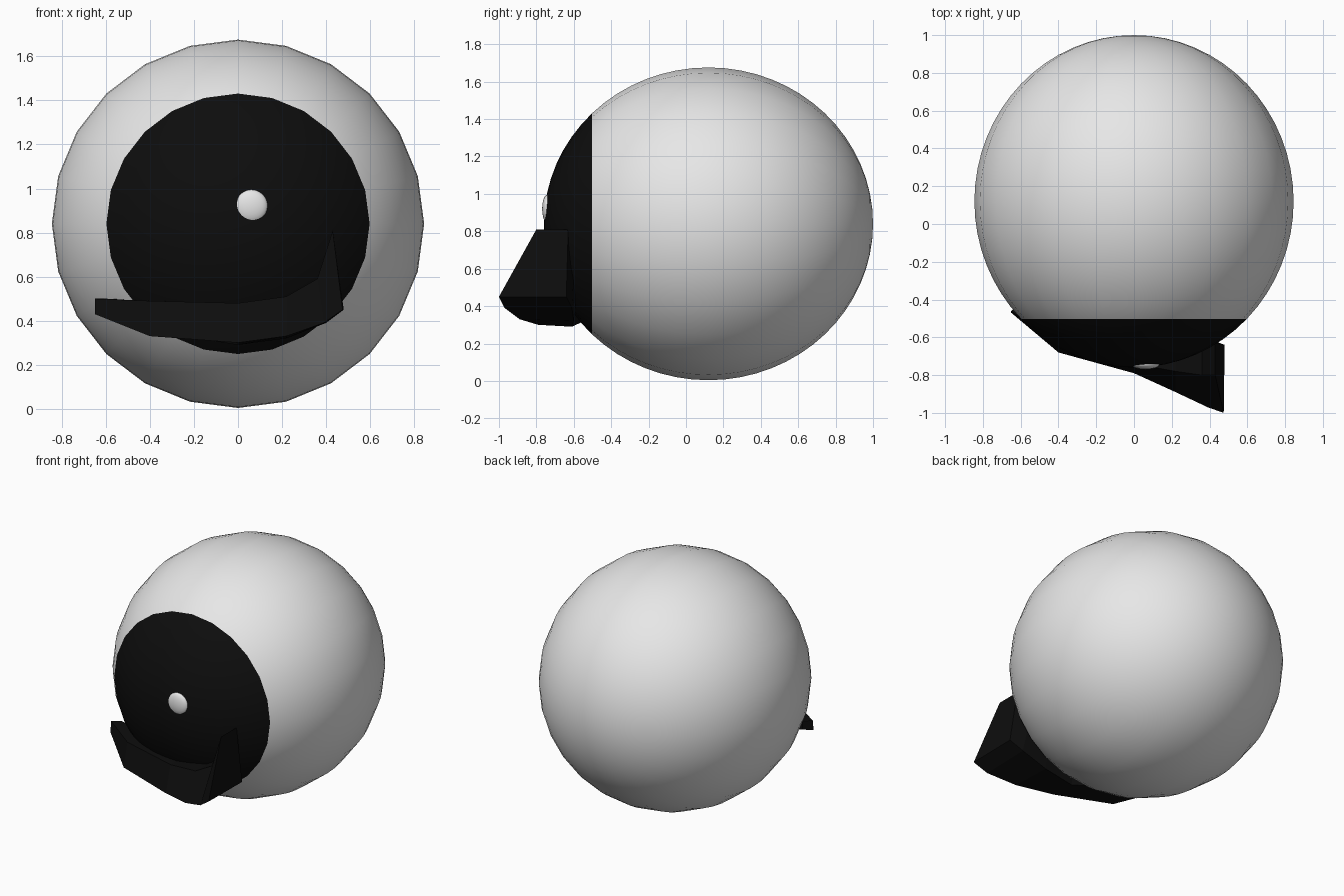
import bpy
import bmesh
import math
from mathutils import Matrix, Vector

default_cube = bpy.data.objects.get("Cube")
if default_cube:
    bpy.data.objects.remove(default_cube, do_unlink=True)


def make_material(name, colour):
    material = bpy.data.materials.new(name)
    material.use_nodes = True
    material.diffuse_color = colour
    material.node_tree.nodes["Principled BSDF"].inputs["Base Color"].default_value = colour
    return material


def make_object(name, bm, materials, smooth):
    bmesh.ops.recalc_face_normals(bm, faces=bm.faces[:])
    for face in bm.faces:
        face.smooth = smooth
    mesh = bpy.data.meshes.new(name)
    bm.to_mesh(mesh)
    bm.free()
    for material in materials:
        mesh.materials.append(material)
    obj = bpy.data.objects.new(name, mesh)
    bpy.context.collection.objects.link(obj)
    return obj


def make_ball(segments, rings, centre, radii):
    """Ellipsoid whose poles point to the front and the back."""
    bm = bmesh.new()
    bmesh.ops.create_uvsphere(bm, u_segments=segments, v_segments=rings, radius=1)
    bm.transform(Matrix.Translation(centre)
                 @ Matrix.Diagonal((*radii, 1))
                 @ Matrix.Rotation(math.pi / 2, 4, "X"))
    return bm


white = make_material("pale grey", (0.8, 0.8, 0.8, 1))
black = make_material("black", (0.004, 0.004, 0.004, 1))

# Round body with a dark front cap
ball = make_ball(24, 32, Vector((0, 0.12, 0.84)), (0.845, 0.88, 0.836))
for face in ball.faces:
    face.material_index = int(face.calc_center_median().y < -0.5)
make_object("eyeball", ball, [white, black], True)

# Small highlight on the dark cap
spot = make_ball(24, 12, Vector((0.06, -0.742, 0.92)), (0.075, 0.027, 0.075))
make_object("highlight", spot, [white], True)

# Faceted lower lip, thin at one end and curled up at the other.
# Each section: front bottom, front top, back top, back bottom.
sections = [
    [(-0.65, -0.47, 0.43), (-0.65, -0.46, 0.50), (-0.60, -0.42, 0.50), (-0.60, -0.42, 0.44)],
    [(-0.40, -0.68, 0.33), (-0.40, -0.64, 0.49), (-0.38, -0.48, 0.49), (-0.38, -0.48, 0.35)],
    [(0.00, -0.79, 0.30), (0.00, -0.74, 0.48), (0.00, -0.58, 0.48), (0.00, -0.61, 0.29)],
    [(0.22, -0.89, 0.33), (0.22, -0.78, 0.51), (0.22, -0.58, 0.51), (0.22, -0.60, 0.32)],
    [(0.39, -0.97, 0.39), (0.36, -0.80, 0.59), (0.36, -0.60, 0.59), (0.40, -0.61, 0.39)],
    [(0.475, -1.0, 0.45), (0.43, -0.80, 0.81), (0.43, -0.63, 0.81), (0.48, -0.64, 0.45)],
]
lip = bmesh.new()
loops = [[lip.verts.new(point) for point in section] for section in sections]
for near, far in zip(loops, loops[1:]):
    for i in range(4):
        j = (i + 1) % 4
        lip.faces.new((near[i], near[j], far[j], far[i]))
lip.faces.new(loops[0])
lip.faces.new(loops[-1])
make_object("lower_lip", lip, [black], False)
